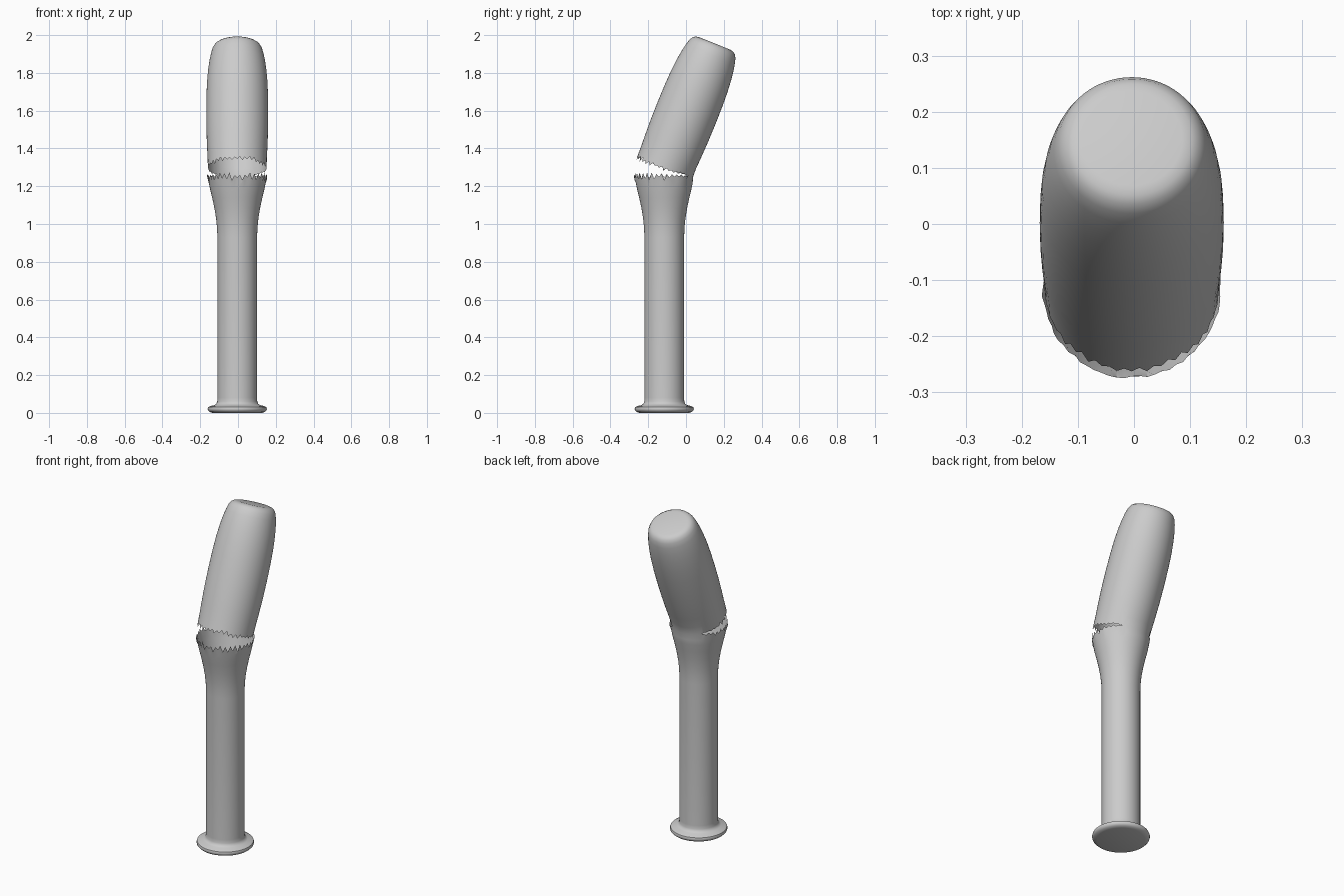
import bpy, bmesh, math, random
from mathutils import Vector, Matrix

if "Cube" in bpy.data.objects:
    bpy.data.objects.remove(bpy.data.objects["Cube"])

random.seed(4)
N = 72                      # sides of the round sections
HANDLE = Vector((-0.004, -0.115, 0))
BARREL = Vector((-0.004, -0.110, 1.308))
TILT = Matrix.Rotation(math.radians(-22), 3, 'X')
CRACK = 140                 # degrees from the front where the split ends

# radius, height along the axis
lower = [(0.13, 0.0), (0.147, 0.005), (0.155, 0.013), (0.157, 0.021), (0.154, 0.03),
         (0.143, 0.036), (0.122, 0.041), (0.111, 0.048), (0.106, 0.06), (0.105, 0.08),
         (0.105, 0.5), (0.105, 0.93), (0.107, 0.98), (0.112, 1.03), (0.121, 1.085),
         (0.133, 1.14), (0.144, 1.185), (0.150, 1.215)]
upper = [(0.157, 0.05), (0.160, 0.11), (0.163, 0.2), (0.164, 0.3), (0.163, 0.4),
         (0.160, 0.48), (0.154, 0.55), (0.147, 0.60), (0.139, 0.64), (0.131, 0.668),
         (0.120, 0.686), (0.107, 0.695), (0.09, 0.699)]


def low_pt(a, r, h):
    return HANDLE + Vector((r * math.sin(a), -r * math.cos(a), h))


def up_pt(a, r, h):
    return BARREL + TILT @ Vector((r * math.sin(a), -r * math.cos(a), h))


angles = [2 * math.pi * i / N for i in range(N)]
bm = bmesh.new()


def ring(place, r, h):
    return [bm.verts.new(place(a, r, h)) for a in angles]


def bridge(r0, r1):
    for i in range(N):
        j = (i + 1) % N
        bm.faces.new((r0[i], r0[j], r1[j], r1[i]))


# torn rims: jagged at the front, joined at the back
low_rim, up_rim = [], []
for i, a in enumerate(angles):
    front = math.degrees(min(a, 2 * math.pi - a))
    if front > CRACK:
        v = bm.verts.new((low_pt(a, 0.156, 1.25) + up_pt(a, 0.155, 0)) / 2)
        low_rim.append(v)
        up_rim.append(v)
        continue
    fade = min(1, (CRACK + 8 - front) / 60)
    side = 1 if i % 2 else -1
    tooth = fade * side * random.uniform(0.004, 0.021)
    low_rim.append(bm.verts.new(low_pt(a, 0.156 + random.uniform(0, 0.005), 1.254 + tooth)))
    tooth = fade * (side * random.uniform(0.002, 0.016) - 0.016)
    up_rim.append(bm.verts.new(up_pt(a, 0.155, tooth)))

# knob, handle and flare
rings = [ring(low_pt, r, h) for r, h in lower] + [low_rim]
for p, q in zip(rings, rings[1:]):
    bridge(p, q)
bm.faces.new(rings[0][::-1])

# leaning barrel with rounded end
rings = [up_rim] + [ring(up_pt, r, h) for r, h in upper]
for p, q in zip(rings, rings[1:]):
    bridge(p, q)
bm.faces.new(rings[-1])

mesh = bpy.data.meshes.new("broken_bat")
bm.to_mesh(mesh)
bm.free()
bat = bpy.data.objects.new("broken_bat", mesh)
bpy.context.collection.objects.link(bat)
bpy.context.view_layer.objects.active = bat
bat.select_set(True)
bpy.ops.object.shade_smooth_by_angle(angle=math.radians(40))
